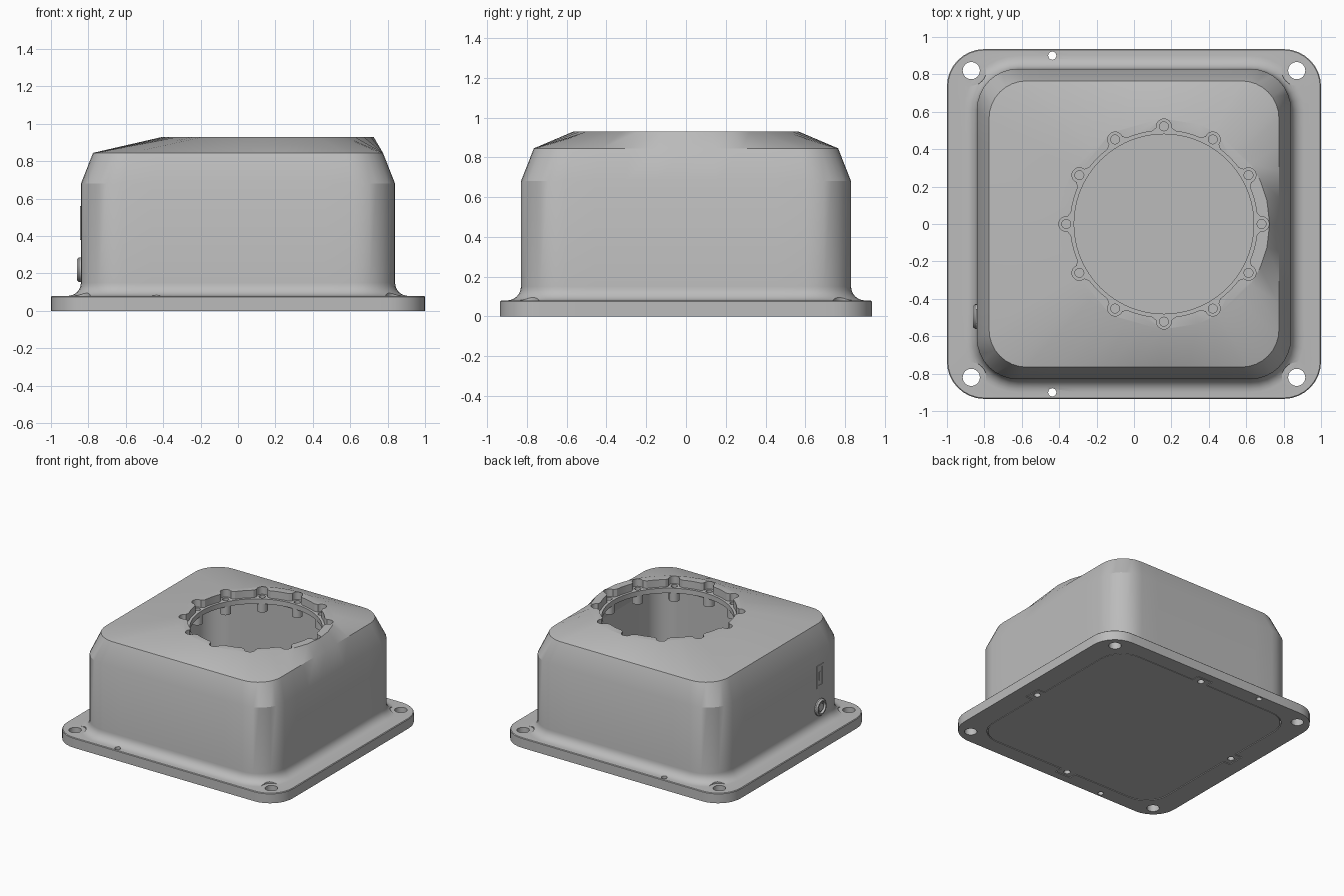
import bpy, bmesh, math
from mathutils import Vector, Matrix

if "Cube" in bpy.data.objects:
    bpy.data.objects.remove(bpy.data.objects["Cube"])

grey = bpy.data.materials.new("plain_grey")
grey.use_nodes = True
grey.diffuse_color = (0.5, 0.5, 0.5, 1)
grey.node_tree.nodes["Principled BSDF"].inputs["Base Color"].default_value = (0.5, 0.5, 0.5, 1)

PORT = Vector((0.16, 0, 0))      # centre of the round opening
SCREW_R, LOBES = 0.522, 12


def rounded_rect(hx, hy, r, z, k=8, m=8):
    """Ring of points: rounded rectangle with subdivided straight sides."""
    signs = [(1, 1), (-1, 1), (-1, -1), (1, -1)]
    arcs = []
    for q, (sx, sy) in enumerate(signs):
        angles = [math.pi / 2 * (q + i / k) for i in range(k + 1)]
        arcs.append([Vector((sx * (hx - r) + r * math.cos(a), sy * (hy - r) + r * math.sin(a), z))
                     for a in angles])
    ring = []
    for q in range(4):
        ring += arcs[q]
        a, b = arcs[q][-1], arcs[(q + 1) % 4][0]
        ring += [a.lerp(b, j / m) for j in range(1, m)]
    return ring


def circle(c, r, z, n=24):
    return [Vector((c[0] + r * math.cos(math.tau * i / n), c[1] + r * math.sin(math.tau * i / n), z))
            for i in range(n)]


def round_top(ring, r, z):
    """Project a ring onto a circle around the opening."""
    out = []
    for p in ring:
        d = Vector((p.x, p.y, 0)) - PORT
        out.append(PORT + d.normalized() * r + Vector((0, 0, z)))
    return out


def lobed_ring(z, base=0.5, lobe=0.04):
    """Circle with a small round ear at every screw."""
    pts = []
    for i in range(LOBES):
        turn = Matrix.Rotation(math.tau * i / LOBES, 3, "Z")
        local = [Vector((SCREW_R + lobe * math.cos(math.radians(a)), lobe * math.sin(math.radians(a)), z))
                 for a in range(-100, 101, 20)]
        local += [Vector((base * math.cos(math.radians(a)), base * math.sin(math.radians(a)), z))
                  for a in range(7, 25, 4)]
        pts += [turn @ p + PORT for p in local]
    return pts


def loft(bm, rings):
    """Skin a stack of rings and cap both ends."""
    rows = [[bm.verts.new(p) for p in ring] for ring in rings]
    n = len(rows[0])
    for a, b in zip(rows, rows[1:]):
        for i in range(n):
            j = (i + 1) % n
            bm.faces.new((a[i], a[j], b[j], b[i]))
    bm.faces.new(rows[0][::-1])
    bm.faces.new(rows[-1])


def make(name, stacks, matrix=None):
    bm = bmesh.new()
    for rings in stacks:
        loft(bm, rings)
    if matrix:
        bm.transform(matrix)
    bmesh.ops.recalc_face_normals(bm, faces=bm.faces[:])
    mesh = bpy.data.meshes.new(name)
    bm.to_mesh(mesh)
    bm.free()
    mesh.materials.append(grey)
    ob = bpy.data.objects.new(name, mesh)
    bpy.context.collection.objects.link(ob)
    return ob


def select(ob):
    bpy.ops.object.select_all(action="DESELECT")
    ob.select_set(True)
    bpy.context.view_layer.objects.active = ob


def combine(ob, stacks, op="DIFFERENCE"):
    """Boolean with a temporary cutter."""
    cutter = make("cutter", stacks)
    cutter.hide_render = True
    select(ob)
    mod = ob.modifiers.new("bool", "BOOLEAN")
    mod.operation, mod.solver, mod.object = op, "EXACT", cutter
    bpy.ops.object.modifier_apply(modifier=mod.name)
    bpy.data.objects.remove(cutter)


def smooth(ob, angle=25):
    select(ob)
    bpy.ops.object.shade_smooth_by_angle(angle=math.radians(angle))


def rod(c, r, z0, z1, n=24):
    return [circle(c, r, z0, n), circle(c, r, z1, n)]


def block(x, y, hx, hy, z0, z1):
    return [[Vector((x + sx * hx, y + sy * hy, z)) for sx, sy in ((1, 1), (-1, 1), (-1, -1), (1, -1))]
            for z in (z0, z1)]


# Housing: flange, filleted foot, straight walls, shoulder, roof rising to the round opening
rings = [rounded_rect(1, 0.935, 0.2, 0), rounded_rect(1, 0.935, 0.2, 0.075),
         rounded_rect(0.995, 0.93, 0.195, 0.08)]
for i in range(7):
    a = math.pi / 2 * i / 6
    d = 0.07 * (1 - math.sin(a))
    rings.append(rounded_rect(0.84 + d, 0.83 + d, 0.22 + d, 0.15 - 0.07 * math.cos(a)))
rings.append(rounded_rect(0.84, 0.83, 0.22, 0.68))
shoulder = rounded_rect(0.775, 0.765, 0.2, 0.845)
rings += [shoulder, round_top(shoulder, 0.565, 0.93)]
housing = make("housing", [rings])

# Hollow inside, with a wider seat for the bottom cover
inner = rounded_rect(0.71, 0.70, 0.15, 0.79)
combine(housing, [[rounded_rect(0.83, 0.81, 0.2, -0.05), rounded_rect(0.83, 0.81, 0.2, 0.04),
                   rounded_rect(0.78, 0.77, 0.17, 0.04), rounded_rect(0.78, 0.77, 0.17, 0.66),
                   inner, round_top(inner, 0.53, 0.83)]])

# Round opening with lobed recess and screw holes
screws = [PORT + Matrix.Rotation(math.tau * i / LOBES, 3, "Z") @ Vector((SCREW_R, 0, 0))
          for i in range(LOBES)]
combine(housing, [[lobed_ring(0.87), lobed_ring(1.0)]])
combine(housing, [rod(PORT, 0.48, 0.7, 1.0, 96)])
combine(housing, [rod(s, 0.024, 0.75, 0.95, 16) for s in screws])

# Flange holes, with clearance cut into the foot fillet
corners = [(sx * 0.87, sy * 0.82) for sx in (1, -1) for sy in (1, -1)]
combine(housing, [rod(c, 0.08, 0.0805, 0.2, 32) for c in corners])
combine(housing, [rod(c, 0.046, -0.1, 0.2) for c in corners]
        + [rod((-0.437, sy * 0.9), 0.022, -0.1, 0.2, 16) for sy in (1, -1)])

# Tab seats around the cover
tabs = [(0.84, -0.1, 0.05, 0.07), (-0.84, 0.1, 0.05, 0.07),
        (0.05, 0.82, 0.07, 0.05), (-0.05, -0.82, 0.07, 0.05)]
combine(housing, [block(*t, -0.05, 0.039) for t in tabs])
smooth(housing)

# Bottom cover with four screw tabs
gap = 0.006
cover = make("bottom_cover", [[rounded_rect(0.83 - gap, 0.81 - gap, 0.195, z) for z in (0.001, 0.037)]])
combine(cover, [block(x, y, hx - gap, hy - gap, 0.001, 0.037) for x, y, hx, hy in tabs], "UNION")
combine(cover, [rod(t[:2], 0.025, -0.05, 0.03, 16) for t in tabs])
smooth(cover)

# Screw bosses hanging below the opening
bosses = make("screw_bosses", [[circle(s, 0.04, 0.76), circle(s, 0.04, 0.868),
                               circle(s, 0.026, 0.868), circle(s, 0.026, 0.78)] for s in screws])
smooth(bosses)

# Round push button on the right wall: ring, recess and domed cap
to_wall = Matrix.Translation((-0.84, -0.495, 0.22)) @ Matrix.Rotation(-math.pi / 2, 4, "Y")
profile = [(0.066, -0.01), (0.066, 0.01), (0.056, 0.021), (0.046, 0.021),
           (0.042, 0.004), (0.036, 0.004), (0.03, 0.013), (0.015, 0.016)]
smooth(make("push_button", [[circle((0, 0), r, h, 32) for r, h in profile]], to_wall))

# Rectangular socket above the button
to_socket = Matrix.Translation((-0.84, -0.495, 0.47)) @ Matrix.Rotation(-math.pi / 2, 4, "Y")
frame = [(0.09, 0.04, -0.01), (0.09, 0.04, 0.005), (0.07, 0.026, 0.005), (0.07, 0.026, 0.001)]
make("socket_frame", [[block(0, 0, hx, hy, h, h)[0] for hx, hy, h in frame]], to_socket)
make("socket_tongue", [block(0, 0, 0.035, 0.01, 0, 0.004)], to_socket)
